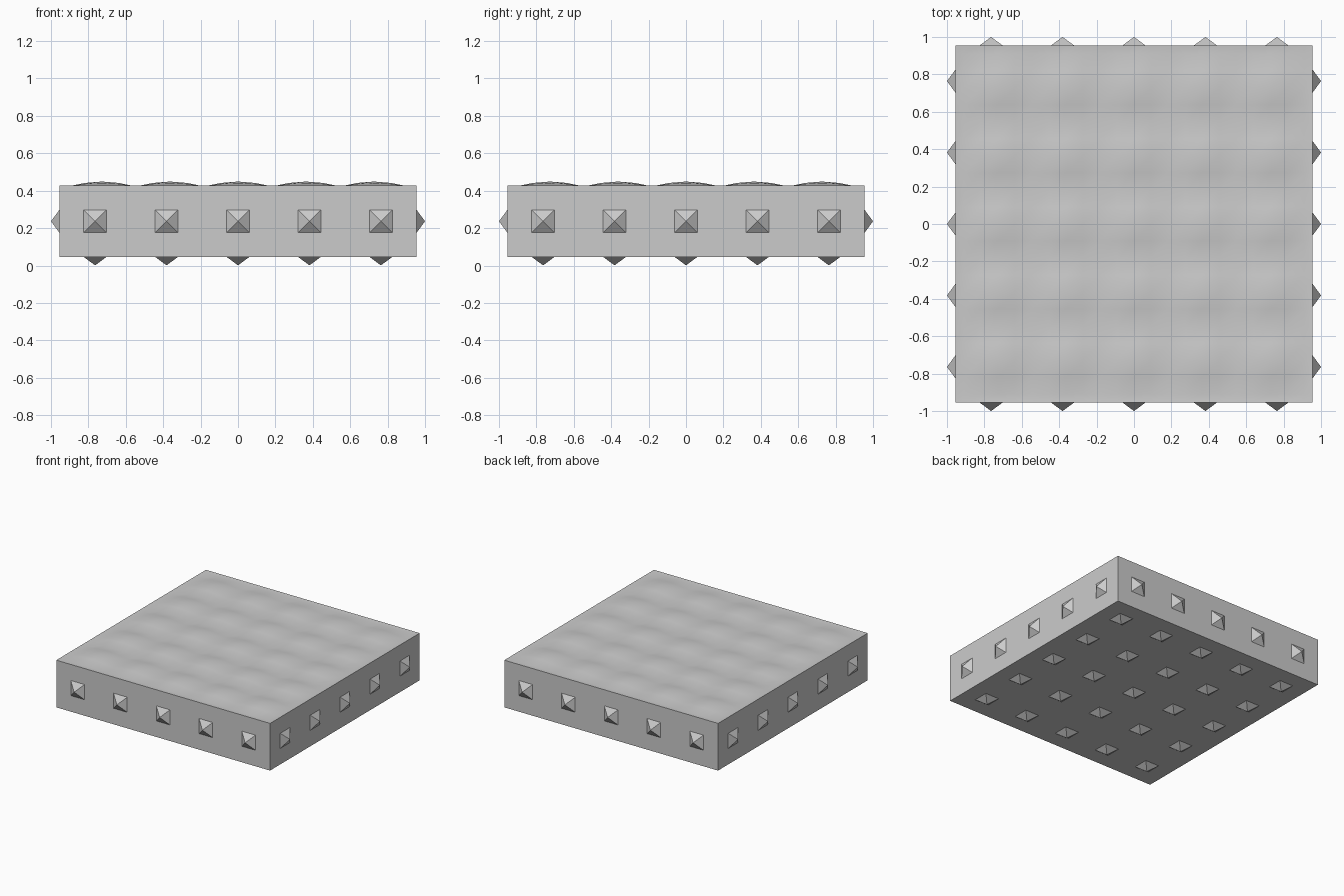
import bpy, bmesh
from math import cos, pi
from mathutils import Vector

if "Cube" in bpy.data.objects:
    bpy.data.objects.remove(bpy.data.objects["Cube"])

H = 0.955            # half width of the block
Z0, Z1 = 0.046, 0.427  # bottom and rim height
P = 0.382            # stud spacing
R, D = 0.061, 0.045  # stud half width and height
PAD = 0.91           # half width of the cushioned top


def finish(name, bm):
    bmesh.ops.recalc_face_normals(bm, faces=bm.faces)
    me = bpy.data.meshes.new(name)
    bm.to_mesh(me)
    bm.free()
    ob = bpy.data.objects.new(name, me)
    bpy.context.collection.objects.link(ob)
    return ob


# block: four sides and a bottom, open where the cushion sits
bm = bmesh.new()
ring = [(-H, -H), (H, -H), (H, H), (-H, H)]
low = [bm.verts.new((x, y, Z0)) for x, y in ring]
top = [bm.verts.new((x, y, Z1)) for x, y in ring]
bm.faces.new(low[::-1])
for i in range(4):
    j = (i + 1) % 4
    bm.faces.new((low[i], low[j], top[j], top[i]))
finish("block", bm)

# cushion: 5 x 5 soft bumps inside a slightly sunken rim
STEPS = 20
line = [-H] + [-PAD + 2 * PAD * i / STEPS for i in range(STEPS + 1)] + [H]


def bump(t):
    return abs(cos(pi * t / (2 * PAD / 5)))


def height(x, y):
    if max(abs(x), abs(y)) > PAD + 0.01:
        return Z1
    return 0.423 + 0.026 * bump(x) * bump(y)


bm = bmesh.new()
grid = [[bm.verts.new((x, y, height(x, y))) for x in line] for y in line]
for a, b in zip(grid, grid[1:]):
    for i in range(len(line) - 1):
        bm.faces.new((a[i], a[i + 1], b[i + 1], b[i]))
for f in bm.faces:
    f.smooth = True
cushion = finish("cushion_top", bm)
if cushion.data.polygons[0].normal.z < 0:
    cushion.data.flip_normals()

# pyramid studs
bm = bmesh.new()


def stud(centre, normal):
    c, n = Vector(centre), Vector(normal)
    u = Vector((n.y, n.z, n.x))
    v = n.cross(u)
    base = [bm.verts.new(c + R * (a * u + b * v))
            for a, b in ((-1, -1), (1, -1), (1, 1), (-1, 1))]
    tip = bm.verts.new(c + D * n)
    for i in range(4):
        bm.faces.new((base[i], base[(i + 1) % 4], tip))


spots = [P * (i - 2) for i in range(5)]
ZM = (Z0 + Z1) / 2
for s in spots:
    for side in (-1, 1):
        stud((s, side * H, ZM), (0, side, 0))
        stud((side * H, s, ZM), (side, 0, 0))
    for t in spots:
        stud((s, t, Z0), (0, 0, -1))
for f in bm.faces:
    f.normal_update()
me = bpy.data.meshes.new("studs")
bm.to_mesh(me)
bm.free()
bpy.context.collection.objects.link(bpy.data.objects.new("studs", me))
